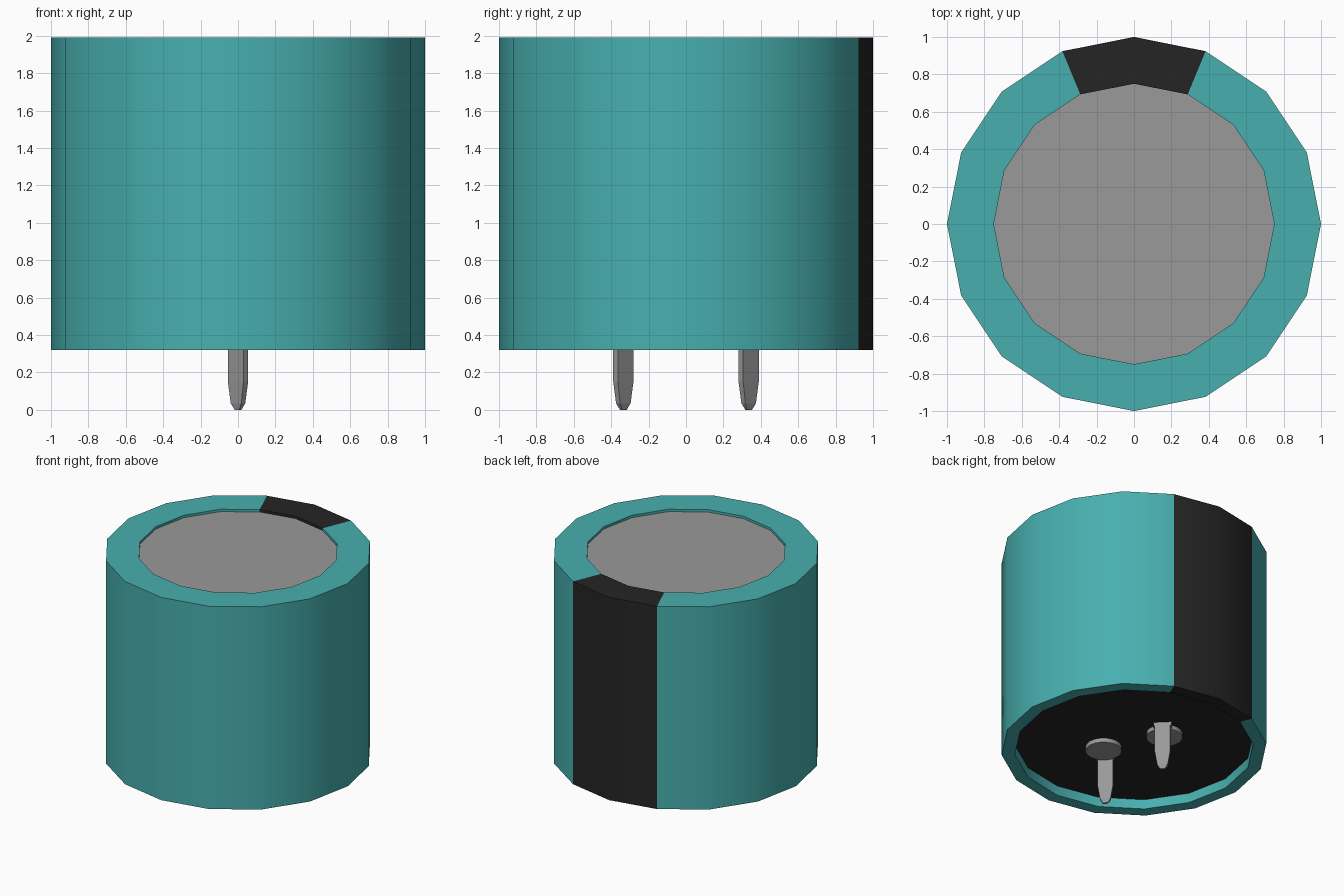
import bpy, bmesh, math
from mathutils import Matrix, Vector

cube = bpy.data.objects.get("Cube")
if cube:
    bpy.data.objects.remove(cube, do_unlink=True)

SIDES = 16
BOTTOM, TOP = 0.32, 1.99
FLOOR, LID = 0.40, 1.97


def material(name, rgb):
    m = bpy.data.materials.new(name)
    m.use_nodes = True
    colour = (*rgb, 1.0)
    m.diffuse_color = colour
    m.node_tree.nodes["Principled BSDF"].inputs["Base Color"].default_value = colour
    return m


teal = material("teal", (0.065, 0.43, 0.43))
black = material("black", (0.0185, 0.0185, 0.0185))
grey = material("grey", (0.32, 0.32, 0.32))


def finish(name, bm, mats, smooth=False):
    mesh = bpy.data.meshes.new(name)
    bm.to_mesh(mesh)
    bm.free()
    for m in mats:
        mesh.materials.append(m)
    ob = bpy.data.objects.new(name, mesh)
    bpy.context.collection.objects.link(ob)
    if smooth:
        bpy.ops.object.select_all(action='DESELECT')
        ob.select_set(True)
        bpy.context.view_layer.objects.active = ob
        bpy.ops.object.shade_smooth_by_angle(angle=math.radians(30))
    return ob


def loft(bm, rings, cap=True):
    """Join equal rings of points, listed from the bottom up, into a tube."""
    loops = [[bm.verts.new(p) for p in ring] for ring in rings]
    n = len(loops[0])
    for a, b in zip(loops, loops[1:]):
        for i in range(n):
            j = (i + 1) % n
            bm.faces.new((a[i], a[j], b[j], b[i]))
    if cap:
        bm.faces.new(loops[0][::-1])
        bm.faces.new(loops[-1])


def circle(r, z):
    return [(r * math.cos(math.tau * i / SIDES), r * math.sin(math.tau * i / SIDES), z)
            for i in range(SIDES)]


# Sleeve wrapped over both rims, with a dark stripe on the two rear segments
bm = bmesh.new()
profile = [(0.90, FLOOR), (0.90, BOTTOM), (1.0, BOTTOM), (1.0, TOP), (0.75, TOP), (0.75, LID)]
loft(bm, [circle(r, z) for r, z in profile], cap=False)
for f in bm.faces:
    c = f.calc_center_median()
    angle = math.degrees(math.atan2(c.y, c.x))
    f.material_index = 1 if abs(angle - 90) < 22.5 else 0
finish("sleeve", bm, [teal, black], smooth=True)

# Metal lid and dark base, both set in from the rims
for name, r, z, mat, flip in (("lid", 0.75, LID, grey, False), ("base", 0.90, FLOOR, black, True)):
    bm = bmesh.new()
    ring = [bm.verts.new(p) for p in circle(r, z)]
    bm.faces.new(ring[::-1] if flip else ring)
    finish(name, bm, [mat])

# Two terminals: blade turned 45 degrees, short strap and round rivet
BLADE = [(0.035, 0.016, 0.0), (0.08, 0.03, 0.035), (0.118, 0.035, 0.15), (0.118, 0.035, FLOOR + 0.01)]
for name, sign in (("rear", 1), ("front", -1)):
    place = (Matrix.Translation((0, 0.335 * sign, 0))
             @ Matrix.Rotation(math.radians(-45 if sign > 0 else 135), 4, 'Z'))

    bm = bmesh.new()
    loft(bm, [[(x * w / 2, y * t / 2, z) for x, y in ((-1, -1), (1, -1), (1, 1), (-1, 1))]
              for w, t, z in BLADE])
    bm.transform(place)
    finish(name + "_pin", bm, [grey])

    bm = bmesh.new()
    bmesh.ops.create_cube(bm, size=1, matrix=Matrix.Translation((0, -0.06, 0.39))
                          @ Matrix.Diagonal((0.137, 0.155, 0.035, 1)))
    bm.transform(place)
    finish(name + "_strap", bm, [grey])

    bm = bmesh.new()
    bmesh.ops.create_cone(bm, cap_ends=True, segments=SIDES, radius1=0.137, radius2=0.137,
                          depth=0.037, matrix=Matrix.Translation((0, -0.155, 0.3835)))
    bm.transform(place)
    finish(name + "_rivet", bm, [grey], smooth=True)
